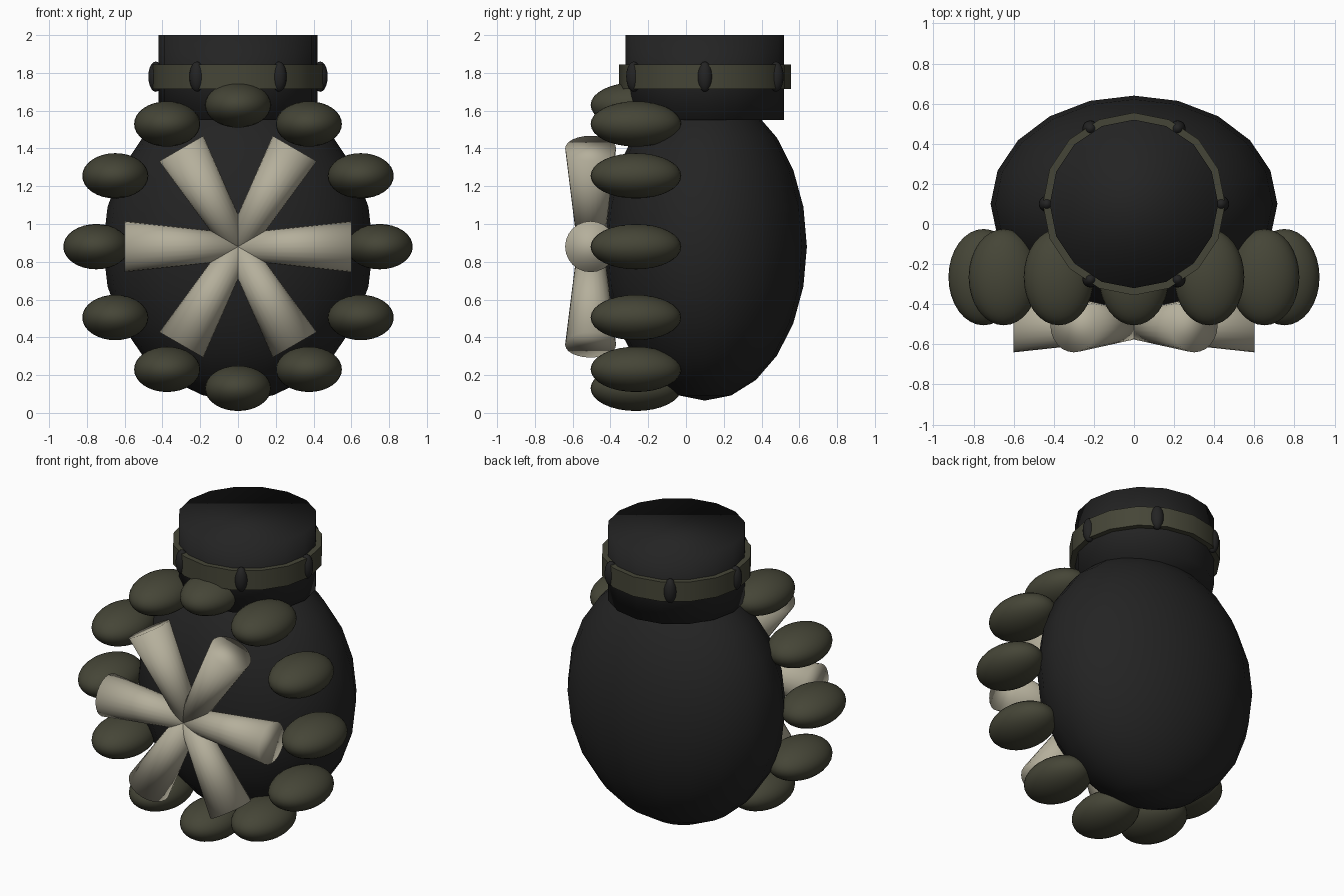
import bpy
from math import sin, cos, pi
from mathutils import Vector

cube = bpy.data.objects.get("Cube")
if cube:
    bpy.data.objects.remove(cube, do_unlink=True)


def material(name, rgb):
    m = bpy.data.materials.new(name)
    m.use_nodes = True
    m.diffuse_color = (*rgb, 1)
    m.node_tree.nodes["Principled BSDF"].inputs["Base Color"].default_value = (*rgb, 1)
    return m


black = material("charcoal black", (0.017, 0.017, 0.017))
olive = material("dark olive", (0.06, 0.06, 0.038))
cream = material("bone cream", (0.46, 0.43, 0.33))


def finish(name, mat):
    ob = bpy.context.object
    ob.name = name
    ob.data.materials.append(mat)
    bpy.ops.object.shade_smooth()
    return ob


def ellipsoid(name, mat, centre, radii, segments=32, rings=16):
    bpy.ops.mesh.primitive_uv_sphere_add(segments=segments, ring_count=rings,
                                         radius=1, location=centre)
    bpy.context.object.scale = radii
    return finish(name, mat)


def tube(name, mat, start, end, r_start, r_end, sides):
    start, end = Vector(start), Vector(end)
    axis = end - start
    bpy.ops.mesh.primitive_cone_add(vertices=sides, radius1=r_start, radius2=r_end,
                                    depth=axis.length, location=(start + end) / 2)
    bpy.context.object.rotation_euler = axis.to_track_quat('Z', 'Y').to_euler()
    return finish(name, mat)


BODY_Y, HUB_Z = 0.1, 0.88

# Egg-shaped body
ellipsoid("body", black, (0, BODY_Y, HUB_Z), (0.715, 0.54, 0.815), 20, 12)

# Neck with its band and beads
tube("neck", black, (0, BODY_Y, 1.55), (0, BODY_Y, 2), 0.42, 0.42, 16)
tube("neck_band", olive, (0, BODY_Y, 1.715), (0, BODY_Y, 1.845), 0.455, 0.455, 16)
bpy.ops.object.shade_smooth_by_angle()
for i in range(6):
    a = i * pi / 3
    ellipsoid(f"band_bead_{i + 1}", black,
              (0.435 * cos(a), BODY_Y + 0.435 * sin(a), 1.78),
              (0.04, 0.04, 0.08), 16, 10)

# Ring of rounded lobes around the front
for i in range(12):
    a = i * pi / 6
    ellipsoid(f"front_lobe_{i + 1}", olive,
              (0.75 * cos(a), -0.265, HUB_Z + 0.75 * sin(a)),
              (0.175, 0.24, 0.12))

# Six flared spokes
HUB = Vector((0, -0.505, HUB_Z))
for i in range(6):
    a = i * pi / 3
    tip = HUB + 0.6 * Vector((cos(a), 0, sin(a)))
    tube(f"spoke_{i + 1}", cream, HUB, tip, 0.07, 0.135, 24)
